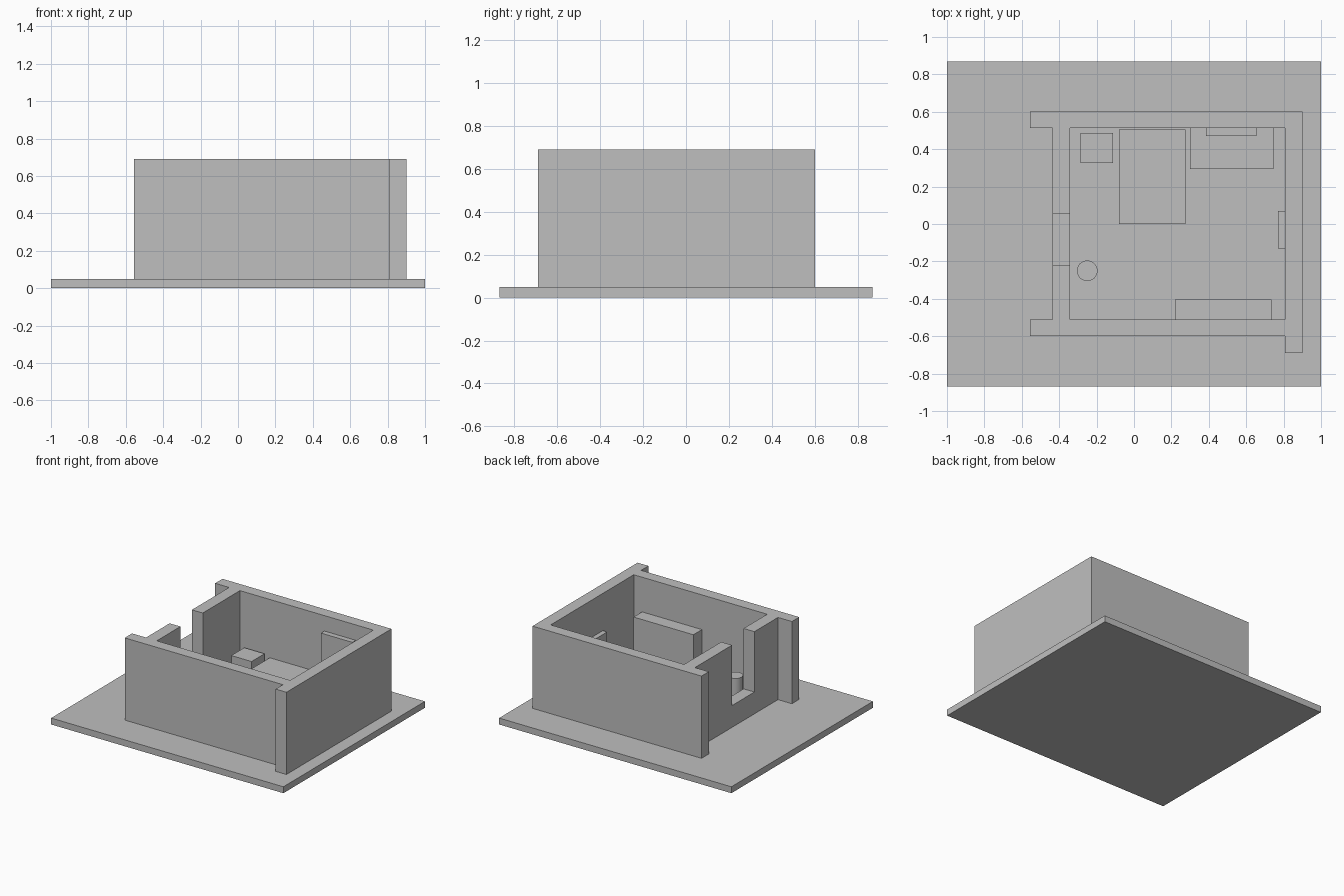
import bpy
import bmesh
import math

if "Cube" in bpy.data.objects:
    bpy.data.objects.remove(bpy.data.objects["Cube"])

grey = bpy.data.materials.new("plain_grey")
grey.diffuse_color = (0.52, 0.52, 0.52, 1.0)
grey.use_nodes = True
grey.node_tree.nodes["Principled BSDF"].inputs["Base Color"].default_value = grey.diffuse_color

FLOOR = 0.05
WALL_TOP = 0.69


def prism(name, outline, z0, z1):
    """Extrude a counterclockwise xy outline from z0 to z1."""
    bm = bmesh.new()
    face = bm.faces.new([bm.verts.new((x, y, z0)) for x, y in outline])
    top = bmesh.ops.extrude_face_region(bm, geom=[face], use_keep_orig=True)
    verts = [g for g in top["geom"] if isinstance(g, bmesh.types.BMVert)]
    bmesh.ops.translate(bm, verts=verts, vec=(0, 0, z1 - z0))
    bmesh.ops.recalc_face_normals(bm, faces=bm.faces)
    mesh = bpy.data.meshes.new(name)
    bm.to_mesh(mesh)
    bm.free()
    mesh.materials.append(grey)
    obj = bpy.data.objects.new(name, mesh)
    bpy.context.collection.objects.link(obj)
    return obj


def box(name, x0, x1, y0, y1, z0, z1):
    return prism(name, [(x0, y0), (x1, y0), (x1, y1), (x0, y1)], z0, z1)


# Ground slab
box("ground_slab", -1, 1, -0.87, 0.87, 0, FLOOR)

# Room walls, open at the window gap on the left
walls = [(-0.435, -0.22), (-0.435, -0.51), (-0.555, -0.51), (-0.555, -0.6),
         (0.807, -0.6), (0.807, -0.69), (0.9, -0.69), (0.9, 0.602),
         (-0.555, 0.602), (-0.555, 0.512), (-0.435, 0.512), (-0.435, 0.055),
         (-0.342, 0.055), (-0.342, 0.512), (0.807, 0.512), (0.807, -0.51),
         (-0.342, -0.51), (-0.342, -0.22)]
prism("room_walls", walls, FLOOR, WALL_TOP)

# Low wall under the window gap
box("window_sill", -0.435, -0.342, -0.22, 0.055, FLOOR, 0.22)

# Furniture
box("bed", -0.08, 0.275, 0.0, 0.505, FLOOR, 0.24)
box("nightstand", -0.287, -0.112, 0.327, 0.487, FLOOR, 0.27)
box("desk", 0.30, 0.745, 0.295, 0.512, FLOOR, 0.26)
box("desk_panel", 0.385, 0.655, 0.47, 0.512, 0.26, 0.57)
box("bookcase", 0.22, 0.735, -0.51, -0.405, FLOOR, 0.42)
box("wall_heater", 0.77, 0.807, -0.13, 0.07, FLOOR, 0.40)

# Round stool
ring = [(-0.25 + 0.055 * math.cos(math.tau * i / 32),
         -0.25 + 0.055 * math.sin(math.tau * i / 32)) for i in range(32)]
stool = prism("round_stool", ring, FLOOR, 0.29)
for poly in stool.data.polygons:
    poly.use_smooth = abs(poly.normal.z) < 0.5
